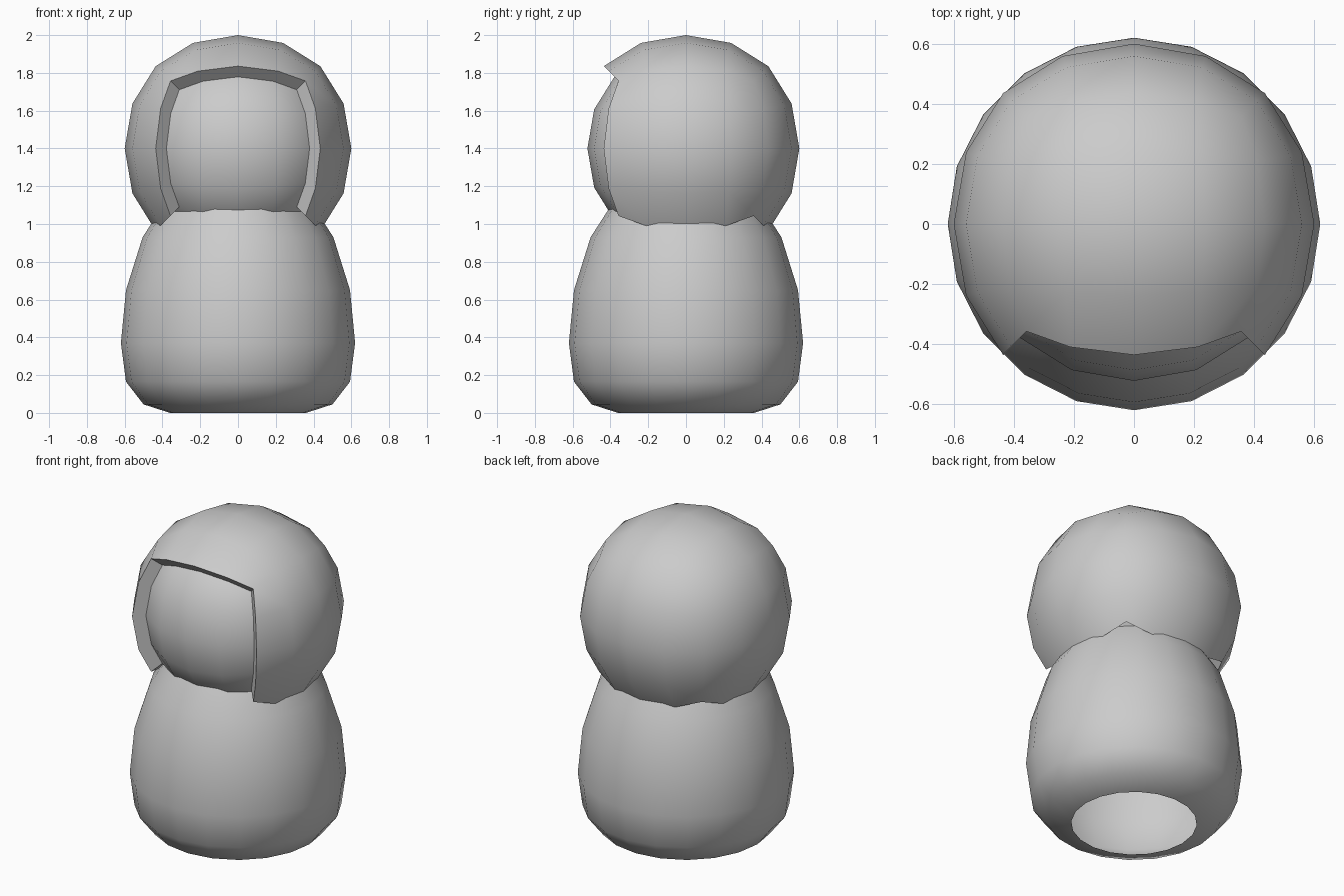
import bpy, bmesh, math
from mathutils import Vector

if "Cube" in bpy.data.objects:
    bpy.data.objects.remove(bpy.data.objects["Cube"])

HEAD_Z = 1.4
INNER = 0.87      # inner radius of the hood relative to its outer radius


def smooth(obj):
    bpy.ops.object.select_all(action='DESELECT')
    obj.select_set(True)
    bpy.context.view_layer.objects.active = obj
    bpy.ops.object.shade_smooth_by_angle(angle=math.radians(40))


def rounded_cube(name, radius):
    """Subdivided cube whose face centres lie at the given radius."""
    bpy.ops.mesh.primitive_cube_add(size=2 * radius / 0.8395, location=(0, 0, HEAD_Z))
    obj = bpy.context.object
    obj.name = name
    obj.modifiers.new("round", 'SUBSURF').levels = 2
    bpy.ops.object.modifier_apply(modifier="round")
    return obj


# Body: 20-sided lathe, open at the bottom and under the head
profile = [(0.36, 0.0), (0.50, 0.045), (0.593, 0.165), (0.62, 0.37),
           (0.593, 0.65), (0.505, 0.93), (0.37, 1.14)]
SIDES = 20
bm = bmesh.new()
rings = [[bm.verts.new((r * math.cos(2 * math.pi * i / SIDES),
                        r * math.sin(2 * math.pi * i / SIDES), z))
          for i in range(SIDES)] for r, z in profile]
for low, high in zip(rings, rings[1:]):
    for i in range(SIDES):
        j = (i + 1) % SIDES
        bm.faces.new((low[i], low[j], high[j], high[i]))
mesh = bpy.data.meshes.new("body")
bm.to_mesh(mesh)
bm.free()
body = bpy.data.objects.new("body", mesh)
bpy.context.collection.objects.link(body)
smooth(body)

# Face: inner rounded head
smooth(rounded_cube("face", 0.6 * INNER))

# Hood: outer shell without its front and bottom patches, with a thick rim
hood = rounded_cube("hood", 0.6)
bm = bmesh.new()
bm.from_mesh(hood.data)
cut = []
for f in bm.faces:
    c = f.calc_center_median()
    biggest = max(abs(v) for v in c) - 1e-4
    if -c.y >= biggest or -c.z >= biggest:
        cut.append(f)
bmesh.ops.delete(bm, geom=cut, context='FACES')
edge = [e for e in bm.edges if e.is_boundary]
rim = bmesh.ops.extrude_edge_only(bm, edges=edge)["geom"]
for v in rim:
    if isinstance(v, bmesh.types.BMVert):
        v.co *= INNER
bmesh.ops.recalc_face_normals(bm, faces=bm.faces)
# The shell is open, so make sure its top faces outward
top = max(bm.faces, key=lambda f: f.calc_center_median().z)
if top.normal.z < 0:
    bmesh.ops.reverse_faces(bm, faces=bm.faces)
bm.to_mesh(hood.data)
bm.free()
smooth(hood)
